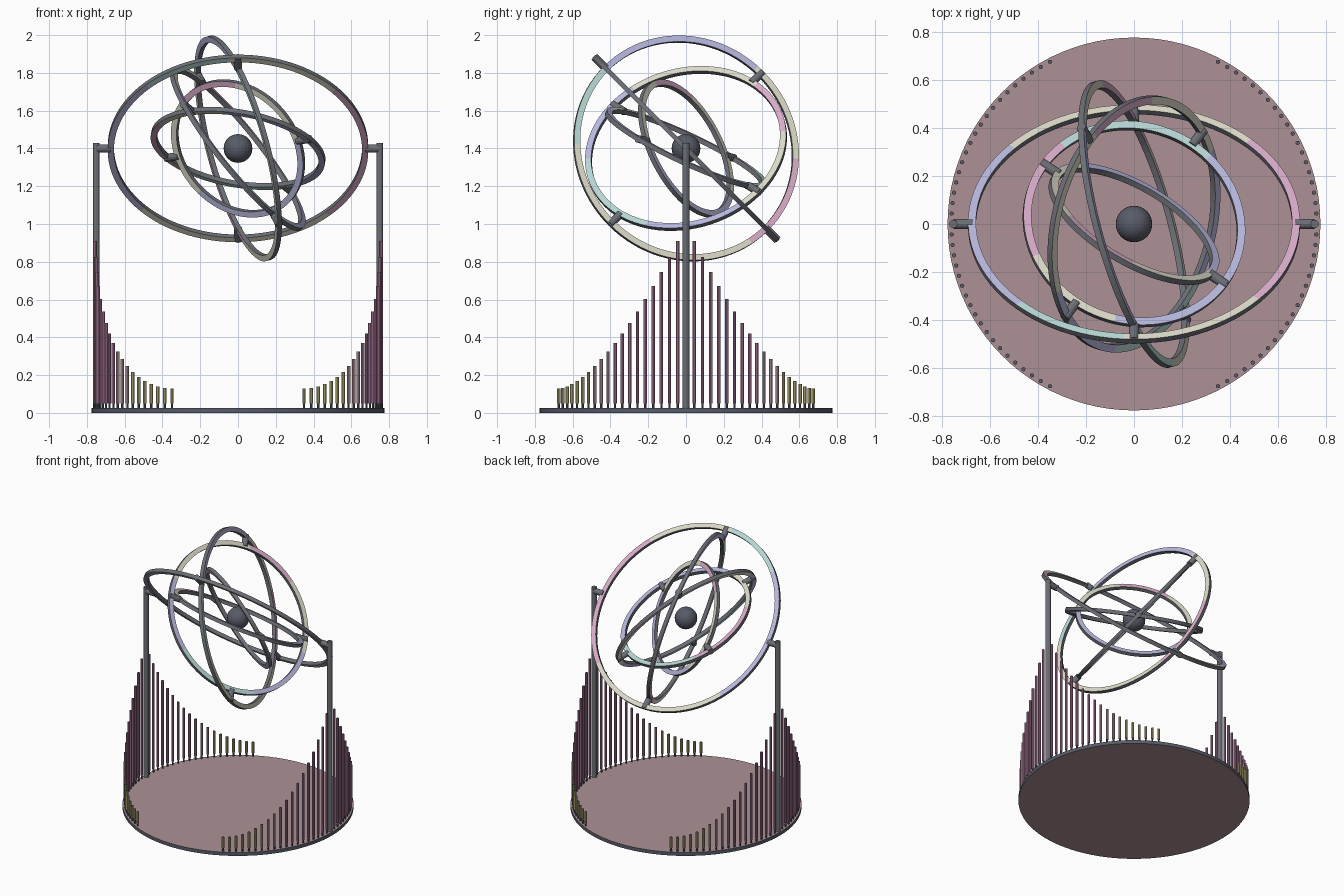
import bpy, bmesh, math
from mathutils import Matrix, Vector

if "Cube" in bpy.data.objects:
    bpy.data.objects.remove(bpy.data.objects["Cube"])


def material(name, r, g, b):
    lin = [((c / 255 + 0.055) / 1.055) ** 2.4 for c in (r, g, b)]
    m = bpy.data.materials.new(name)
    m.diffuse_color = (*lin, 1)
    m.use_nodes = True
    m.node_tree.nodes["Principled BSDF"].inputs["Base Color"].default_value = m.diffuse_color
    return m


SLATE = material("slate", 88, 92, 104)
METAL = material("grey metal", 108, 111, 118)
MAUVE = material("mauve", 172, 145, 149)
CREAM = material("cream", 220, 218, 200)
PINK = material("pink", 216, 172, 200)
LAVENDER = material("lavender", 184, 184, 222)
TEAL = material("pale teal", 184, 216, 213)
PLUM = material("rod plum", 176, 124, 158)
ROSE = material("rod rose", 188, 156, 164)
TAN = material("rod tan", 192, 182, 126)


def finish(name, bm, mats, matrix=None):
    me = bpy.data.meshes.new(name)
    bmesh.ops.recalc_face_normals(bm, faces=bm.faces)
    bm.to_mesh(me)
    bm.free()
    for m in mats:
        me.materials.append(m)
    ob = bpy.data.objects.new(name, me)
    if matrix:
        ob.matrix_world = matrix
    bpy.context.collection.objects.link(ob)
    return ob


def add_cylinder(bm, a, b, radius, sides=12):
    a, b = Vector(a), Vector(b)
    rot = (b - a).to_track_quat('Z', 'Y').to_matrix().to_4x4()
    bmesh.ops.create_cone(bm, cap_ends=True, segments=sides, radius1=radius, radius2=radius,
                          depth=(b - a).length, matrix=Matrix.Translation((a + b) / 2) @ rot)


# base plate: mauve faces, slate rim
bm = bmesh.new()
add_cylinder(bm, (0, 0, 0), (0, 0, 0.025), 0.775, 96)
for f in bm.faces:
    f.material_index = 1 if abs(f.normal.z) > 0.5 else 0
finish("base_plate", bm, [SLATE, MAUVE])

# posts on both sides
for side, label in ((-1, "left"), (1, "right")):
    bm = bmesh.new()
    add_cylinder(bm, (side * 0.751, 0, 0.02), (side * 0.751, 0, 1.43), 0.0175, 12)
    finish(label + "_post", bm, [METAL])

# rows of upright rods, falling away from each post
COUNT = 19
for side, label in ((-1, "left"), (1, "right")):
    rods, feet = bmesh.new(), bmesh.new()
    for i in range(1, COUNT + 1):
        top = 0.13 + 0.87 * (1 - i / COUNT) ** 2
        for s in (-1, 1):
            a = math.radians(3.295 * i * s)
            x, y = side * 0.759 * math.cos(a), 0.759 * math.sin(a)
            add_cylinder(rods, (x, y, 0.05), (x, y, top), 0.009, 8)
            add_cylinder(feet, (x, y, 0.02), (x, y, 0.05), 0.006, 8)
    rods.normal_update()
    for f in rods.faces:
        h = max(v.co.z for v in f.verts)
        f.material_index = 0 if h > 0.36 else 1 if h > 0.24 else 2
        if abs(f.normal.z) > 0.5:
            f.material_index = 3
    finish(label + "_rods", rods, [PLUM, ROSE, TAN, SLATE])
    finish(label + "_rod_feet", feet, [SLATE])

# nested rings: coloured flat faces in sectors, metal walls
RING_MATS = [METAL, CREAM, PINK, LAVENDER, TEAL]
C, P, L, T = 1, 2, 3, 4
WIDTH, HALF = 0.033, 0.0125


def ring(name, radius, sectors, matrix, segments=96):
    bm = bmesh.new()
    profile = ((radius - WIDTH, -HALF), (radius, -HALF), (radius, HALF), (radius - WIDTH, HALF))
    loops = []
    for i in range(segments):
        a = math.tau * i / segments
        loops.append([bm.verts.new((r * math.cos(a), r * math.sin(a), z)) for r, z in profile])
    for i in range(segments):
        p, q = loops[i], loops[(i + 1) % segments]
        angle = 360 * (i + 0.5) / segments
        colour = sectors[-1][1]
        for start, c in sectors:
            if angle >= start:
                colour = c
        for k in range(4):
            f = bm.faces.new((p[k], q[k], q[(k + 1) % 4], p[(k + 1) % 4]))
            f.material_index = colour if k in (0, 2) else 0
    finish(name, bm, RING_MATS, matrix)


def pivots(name, inner, outer, axis, matrix):
    bm = bmesh.new()
    for s in (-1, 1):
        d = Vector((s, 0, 0)) if axis == 'X' else Vector((0, s, 0))
        add_cylinder(bm, d * inner, d * outer, 0.021)
    finish(name, bm, [METAL], matrix)


# radius, pivot axis, tilt, colour sectors (start angle, colour)
RINGS = [
    (0.690, 'X', -45, [(45, C), (140, L), (225, T), (265, C), (320, P)]),
    (0.615, 'Y', 69, [(80, P), (130, C), (185, L), (270, T), (315, C)]),
    (0.543, 'X', 35, [(20, L), (80, C), (135, P), (175, C), (255, L), (310, T)]),
    (0.467, 'Y', -54, [(78, T), (165, P), (235, C), (293, L)]),
    (0.395, 'X', -40, [(0, L), (147, C), (237, P), (287, C)]),
]
frame = Matrix.Translation((0, 0, 1.4))
outer = 0.75
for n, (radius, axis, tilt, sectors) in enumerate(RINGS, 1):
    pivots(f"ring_{n}_pivots", radius - 0.018, outer, axis, frame)
    frame = frame @ Matrix.Rotation(math.radians(tilt), 4, axis)
    ring(f"ring_{n}", radius, sectors, frame)
    outer = radius - 0.004

# centre ball
bm = bmesh.new()
bmesh.ops.create_uvsphere(bm, u_segments=24, v_segments=16, radius=0.076,
                          matrix=Matrix.Translation((0, 0, 1.4)))
finish("centre_ball", bm, [SLATE])
